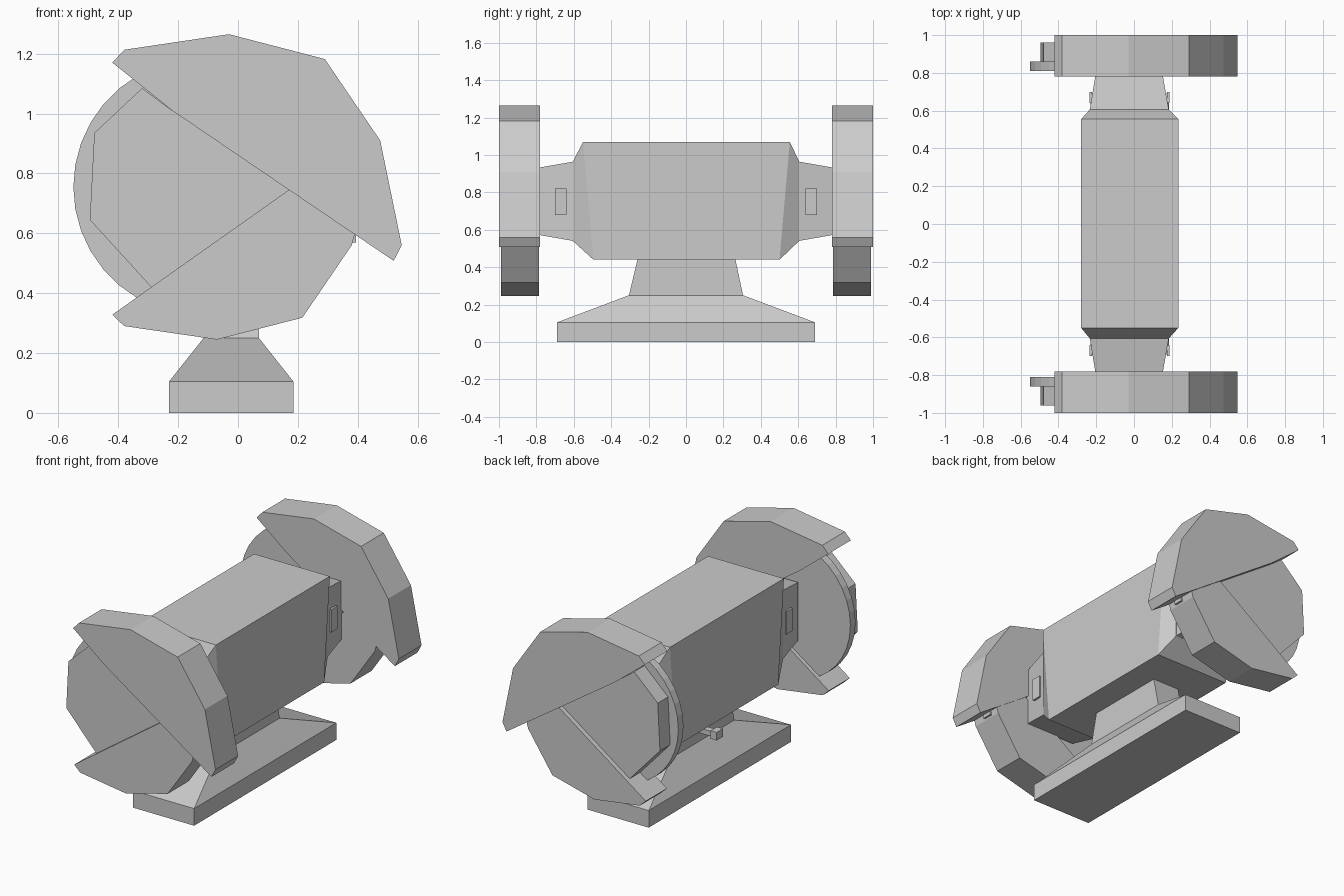
import bpy, bmesh, math

if "Cube" in bpy.data.objects:
    bpy.data.objects.remove(bpy.data.objects["Cube"])


def make_object(name, bm):
    bmesh.ops.recalc_face_normals(bm, faces=bm.faces)
    mesh = bpy.data.meshes.new(name)
    bm.to_mesh(mesh)
    bm.free()
    obj = bpy.data.objects.new(name, mesh)
    bpy.context.collection.objects.link(obj)
    return obj


def loft(name, rings):
    """Skin a stack of matching closed rings and cap both ends."""
    bm = bmesh.new()
    loops = [[bm.verts.new(p) for p in ring] for ring in rings]
    n = len(loops[0])
    for a, b in zip(loops, loops[1:]):
        for i in range(n):
            j = (i + 1) % n
            bm.faces.new((a[i], a[j], b[j], b[i]))
    bm.faces.new(loops[0])
    bm.faces.new(loops[-1])
    return make_object(name, bm)


def prism(name, outline, y0, y1):
    """Extrude an x-z outline along y."""
    return loft(name, [[(x, y, z) for x, z in outline] for y in (y0, y1)])


def rect_y(y, x0, x1, z0, z1):
    return [(x0, y, z0), (x1, y, z0), (x1, y, z1), (x0, y, z1)]


def rect_z(z, x0, x1, y0, y1):
    return [(x0, y0, z), (x1, y0, z), (x1, y1, z), (x0, y1, z)]


def box(name, x0, x1, y0, y1, z0, z1):
    return loft(name, [rect_z(z, x0, x1, y0, y1) for z in (z0, z1)])


# Foot: slab, sloped shoulder and column
loft("pedestal", [
    rect_z(0, -.23, .185, -.69, .69),
    rect_z(.105, -.23, .185, -.69, .69),
    rect_z(.25, -.115, .07, -.305, .305),
    rect_z(.46, -.115, .07, -.255, .26)])

# Small lever on the column
box("lever_arm", -.25, -.10, .01, .05, .31, .34)
box("lever_tip", -.25, -.21, .0, .06, .30, .35)

# Main block with chamfered ends, the lower edge cut back further
loft("main_body", [
    rect_y(-.605, -.235, .185, .54, .965),
    [(-.28, -.495, .44), (.235, -.495, .44), (.235, -.55, 1.07), (-.28, -.55, 1.07)],
    [(-.28, .50, .44), (.235, .50, .44), (.235, .555, 1.07), (-.28, .555, 1.07)],
    rect_y(.605, -.235, .185, .54, .965)])

# End caps, outlines in x-z
upper_outline = [(-.42, 1.17), (-.38, 1.213), (-.03, 1.265), (.29, 1.182),
                 (.475, .91), (.547, .56), (.52, .508), (.17, .745), (-.22, 1.01)]
lower_outline = [(-.42, .328), (-.38, .29), (-.07, .245), (.215, .318),
                 (.38, .56), (.39, .597), (.17, .745), (-.29, .42)]
wedge_outline = [(.17, .745), (-.22, 1.01), (-.32, 1.085), (-.48, .935),
                 (-.495, .645), (-.29, .42)]
disc_outline = [(-.12 + .43 * math.cos(2 * math.pi * i / 36),
                 .755 + .43 * math.sin(2 * math.pi * i / 36)) for i in range(36)]

for s, side in ((-1, "front"), (1, "back")):
    # Tapered neck between block and cap
    loft(side + "_neck", [
        rect_y(s * .60, -.235, .185, .54, .965),
        rect_y(s * .80, -.202, .15, .575, .93)])
    prism(side + "_upper_shell", upper_outline, s * .78, s * 1.0)
    prism(side + "_lower_shell", lower_outline, s * .785, s * .99)
    prism(side + "_wedge", wedge_outline, s * .84, s * .96)
    prism(side + "_disc", disc_outline, s * .81, s * .86)
    # Side plates on the neck and hinge lug under the upper shell
    for x in (-.235, .175):
        box(side + "_neck_plate", x, x + .012, s * .64, s * .70, .68, .82)
    box(side + "_hinge_lug", .35, .395, s * .84, s * .90, .57, .61)
